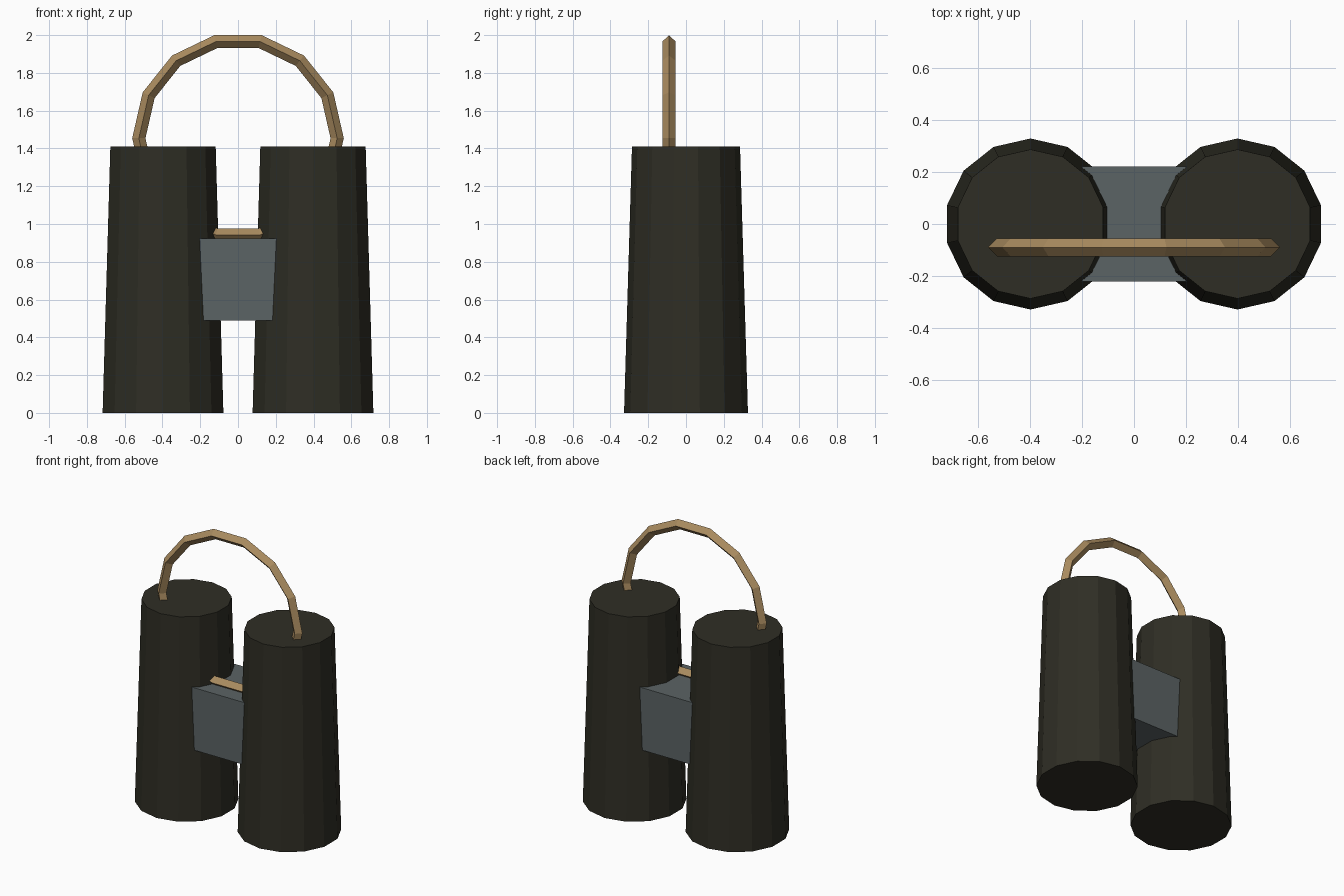
import bpy, math

if "Cube" in bpy.data.objects:
    bpy.data.objects.remove(bpy.data.objects["Cube"])

def material(name, rgb):
    m = bpy.data.materials.new(name)
    m.diffuse_color = (*rgb, 1)
    m.use_nodes = True
    m.node_tree.nodes["Principled BSDF"].inputs["Base Color"].default_value = m.diffuse_color
    return m

def finish(name, mat):
    ob = bpy.context.object
    ob.name = name
    ob.data.materials.append(mat)
    return ob

olive = material("dark olive", (0.028, 0.027, 0.018))
grey = material("slate grey", (0.105, 0.125, 0.128))
tan = material("tan leather", (0.40, 0.26, 0.115))

# Tapered 14-sided barrels
H = 1.41
for side, s in (("left", -1), ("right", 1)):
    bpy.ops.mesh.primitive_cone_add(vertices=14, radius1=0.328, radius2=0.286,
                                    depth=H, location=(s * 0.397, 0, H / 2))
    finish(side + "_barrel", olive)

# Block joining the barrels, ends buried inside them
bpy.ops.mesh.primitive_cube_add(size=1, location=(0, 0, 0.707))
bridge = finish("bridge", grey)
bridge.scale = (0.56, 0.44, 0.435)

# Strap: a full ring with diamond section, lower half mostly inside the barrels
bpy.ops.mesh.primitive_torus_add(major_segments=14, minor_segments=4,
                                 major_radius=0.525, minor_radius=0.035,
                                 location=(0, -0.09, 1.454),
                                 rotation=(math.pi / 2, 0, 0))
finish("neck_strap", tan)
